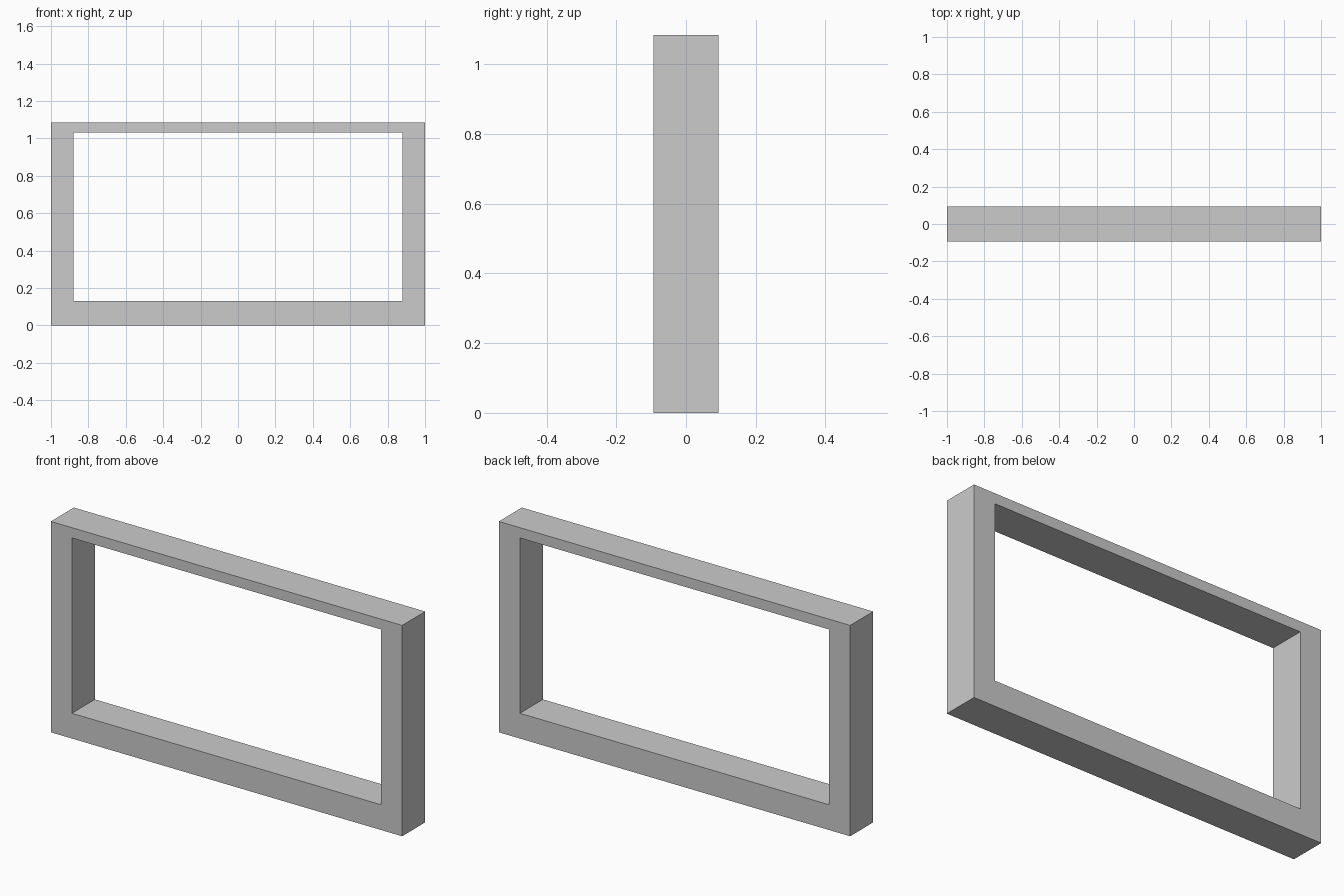
import bpy, bmesh

if "Cube" in bpy.data.objects:
    bpy.data.objects.remove(bpy.data.objects["Cube"])

W, H, D = 1.0, 1.085, 0.0935           # half width, height, half depth
IW, Z0, Z1 = 0.88, 0.13, 1.032         # opening half width, bottom, top


def loop(bm, w, z0, z1):
    return [bm.verts.new((x, -D, z)) for x, z in ((-w, z0), (w, z0), (w, z1), (-w, z1))]


# Window-like frame: front ring of faces extruded through the depth
bm = bmesh.new()
outer = loop(bm, W, 0, H)
inner = loop(bm, IW, Z0, Z1)
ring = []
for i in range(4):
    j = (i + 1) % 4
    ring.append(bm.faces.new((outer[i], outer[j], inner[j], inner[i])))
back = bmesh.ops.extrude_face_region(bm, geom=ring, use_keep_orig=True)
verts = [g for g in back["geom"] if isinstance(g, bmesh.types.BMVert)]
bmesh.ops.translate(bm, verts=verts, vec=(0, 2 * D, 0))
bmesh.ops.recalc_face_normals(bm, faces=bm.faces[:])

mesh = bpy.data.meshes.new("rectangular_frame")
bm.to_mesh(mesh)
bm.free()
bpy.context.collection.objects.link(bpy.data.objects.new("rectangular_frame", mesh))
